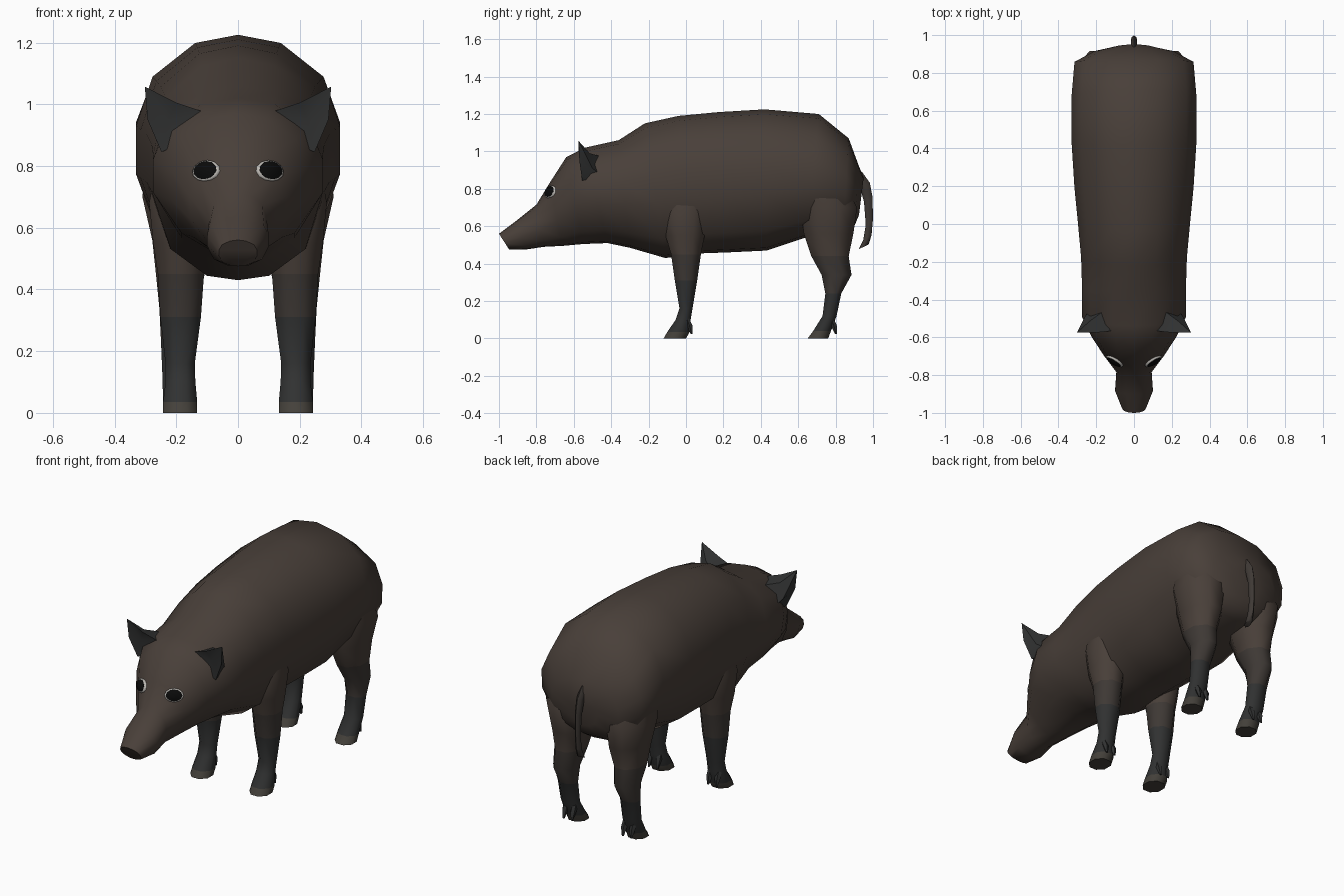
import bpy, math
from mathutils import Vector

if "Cube" in bpy.data.objects:
    bpy.data.objects.remove(bpy.data.objects["Cube"])


def material(name, rgb):
    m = bpy.data.materials.new(name)
    m.diffuse_color = (*rgb, 1)
    m.use_nodes = True
    m.node_tree.nodes["Principled BSDF"].inputs["Base Color"].default_value = m.diffuse_color
    return m


HIDE = material("brown_hide", (0.066, 0.050, 0.041))
SHIN = material("shin_hide", (0.048, 0.040, 0.035))
DARK = material("dark_skin", (0.030, 0.031, 0.031))
HOOF = material("hoof_horn", (0.058, 0.052, 0.043))
BLACK = material("eye_black", (0.003, 0.003, 0.003))
RIM = material("eye_rim", (0.5, 0.48, 0.45))


def make(name, verts, faces, mats, angle=60):
    me = bpy.data.meshes.new(name)
    me.from_pydata([tuple(v) for v in verts], [], faces)
    for m in mats:
        me.materials.append(m)
    ob = bpy.data.objects.new(name, me)
    bpy.context.collection.objects.link(ob)
    bpy.ops.object.select_all(action='DESELECT')
    ob.select_set(True)
    bpy.context.view_layer.objects.active = ob
    bpy.ops.object.mode_set(mode='EDIT')
    bpy.ops.mesh.select_all(action='SELECT')
    bpy.ops.mesh.normals_make_consistent(inside=False)
    bpy.ops.object.mode_set(mode='OBJECT')
    bpy.ops.object.shade_smooth_by_angle(angle=math.radians(angle))
    return ob


def loft(name, rings, mats, bands=None, angle=60):
    n = len(rings[0])
    verts = [v for r in rings for v in r]
    faces = [(i * n + j, i * n + (j + 1) % n, (i + 1) * n + (j + 1) % n, (i + 1) * n + j)
             for i in range(len(rings) - 1) for j in range(n)]
    faces += [tuple(range(n)), tuple(range(len(verts) - n, len(verts)))]
    ob = make(name, verts, faces, mats, angle)
    if bands:
        for p in ob.data.polygons:
            i = min(v // n for v in p.vertices)
            p.material_index = bands[min(i, len(bands) - 1)]
    return ob


def mirror(ob):
    m = ob.modifiers.new("mirror", 'MIRROR')
    m.use_axis[0] = True
    return ob


# Body and head: slanted rings (top y, top z, bottom y, bottom z, half width)
half = [(0, 1), (.42, .965), (.84, .82), (1, .61), (1, .40), (.78, .14), (.36, .02), (0, 0)]
section = half + [(-u, v) for u, v in half[-2:0:-1]]
stations = [
    (-1.0, .56, -.945, .475, .062), (-.90, .635, -.86, .475, .1), (-.80, .715, -.76, .49, .093),
    (-.73, .83, -.66, .495, .155), (-.64, .97, -.55, .505, .22), (-.54, 1.02, -.42, .51, .275),
    (-.36, 1.06, -.30, .485, .275), (-.22, 1.15, -.11, .43, .28), (-.04, 1.19, .08, .455, .297),
    (.17, 1.21, .22, .46, .315), (.42, 1.225, .43, .47, .33), (.71, 1.20, .64, .54, .33),
    (.87, 1.07, .84, .56, .315), (.925, .92, .90, .60, .21), (.95, .86, .925, .66, .09)]
rings = []
for yt, zt, yb, zb, w in stations:
    jaw = .85 if -.75 < yt < -.3 else 1
    rings.append([Vector((u * w * (jaw if v < .3 else 1), yb + (yt - yb) * v, zb + (zt - zb) * v))
                  for u, v in section])
loft("body_and_head", rings, [HIDE])


# Legs: rows of (z, front y, back y, inner x, outer x)
def leg(name, rows):
    rs = []
    for z, y0, y1, x0, x1 in rows:
        cx, cy, rx, ry = (x0 + x1) / 2, (y0 + y1) / 2, (x1 - x0) / 2, (y1 - y0) / 2
        k = 1.08
        rs.append([Vector((cx + k * math.cos(a) * rx, cy + k * math.sin(a) * ry, z))
                   for a in (math.tau * (i + .5) / 8 for i in range(8))])
    bands = [0 if r[0] > .5 else 1 if r[0] > .32 else 2 for r in rows[:-1]]
    bands[-1] = 3
    mirror(loft(name, rs, [HIDE, SHIN, DARK, HOOF], bands))


leg("front_leg", [
    (.84, -.06, .07, .16, .26), (.68, -.13, .12, .10, .288), (.55, -.11, .10, .10, .275),
    (.45, -.08, .08, .11, .26), (.31, -.06, .06, .12, .252), (.16, -.035, .035, .14, .235),
    (.10, -.055, .025, .138, .235), (.035, -.10, .02, .132, .243), (0, -.12, .0, .132, .243)])
leg("hind_leg", [
    (.88, .62, .82, .12, .29), (.70, .61, .915, .06, .31), (.56, .63, .895, .08, .278),
    (.44, .67, .87, .11, .265), (.34, .725, .885, .13, .255), (.24, .745, .83, .145, .25),
    (.12, .73, .805, .145, .245), (.04, .68, .775, .135, .243), (0, .65, .76, .135, .243)])

# Dewclaws: a pair of small tapered spurs behind each foot
for name, y in (("front_dewclaws", .01), ("hind_dewclaws", .782)):
    for tag, x in (("inner", .162), ("outer", .214)):
        spur = [[Vector((x + math.cos(a) * r, y + dy + math.sin(a) * r, z))
                 for a in (math.tau * i / 5 for i in range(5))]
                for z, dy, r in ((.12, -.012, .014), (.07, .008, .017), (.025, .02, .006))]
        mirror(loft(name + "_" + tag, spur, [DARK]))

# Ears: broad leaf with a shallow front hollow and a root sunk in the head
rim = [(.11, -.565, .975), (.20, -.575, 1.005), (.302, -.575, 1.057), (.293, -.57, .95),
       (.248, -.555, .845), (.17, -.56, .88)]
back = [(.16, -.46, .975), (.235, -.515, .99), (.265, -.50, .91), (.225, -.44, .86)]
hollow = (.225, -.555, .95)
mirror(make("ear", rim + back + [hollow],
            [(0, 1, 7, 6), (1, 2, 7), (2, 8, 7), (2, 3, 8), (3, 4, 9, 8), (6, 7, 8, 9), (4, 5, 9),
             (5, 0, 6, 9)] + [(i, 10, (i + 1) % 6) for i in range(6)], [DARK], 40))

# Eyes: dark flattened dome inside a pale rim
axis = Vector((.50, -.80, .33)).normalized()
side = Vector((0, 0, 1)).cross(axis).normalized()
up = axis.cross(side)
centre = Vector((.099, -.719, .781))


def eye_disc(name, rows, mat):
    rs = [[centre + axis * d + (side * math.cos(a) * 1.4 + up * math.sin(a)) * r
           for a in (math.tau * i / 12 for i in range(12))] for d, r in rows]
    mirror(loft(name, rs, [mat]))


eye_disc("eye_rim", [(-.05, .036), (.012, .036), (.016, .032)], RIM)
eye_disc("eye", [(-.02, .031), (.017, .031), (.024, .018), (.026, .005)], BLACK)

# Tail: thin hanging strap with a small tuft
path = [(.91, .88, .03), (.957, .82, .026), (.975, .74, .023), (.98, .62, .019),
        (.97, .54, .022), (.95, .49, .026)]
rs = []
for y, z, r in path:
    rs.append([Vector((math.cos(a) * r * .7, y + math.sin(a) * r, z + .012 * math.sin(a)))
               for a in (math.tau * (i + .5) / 6 for i in range(6))])
loft("tail", rs, [SHIN])
